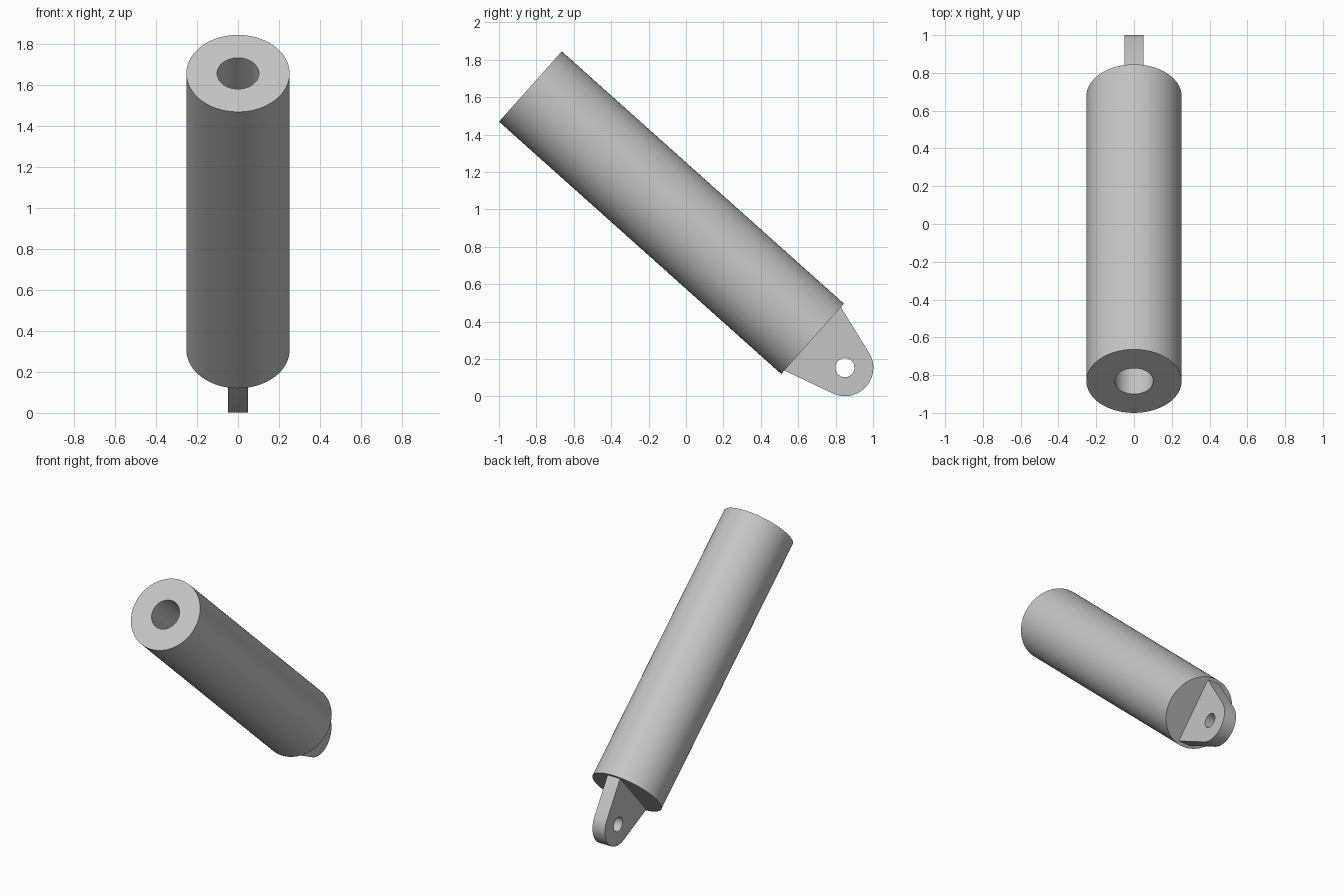
import bpy, bmesh, math
from mathutils import Matrix, Vector

cube = bpy.data.objects.get("Cube")
if cube:
    bpy.data.objects.remove(cube, do_unlink=True)

# Main sizes, along a tilted axis that starts at the closed end of the barrel
TILT = math.radians(48.2)
LENGTH, RADIUS, BORE = 2.024, 0.252, 0.102
EYE_DROP, EYE_RADIUS, PIN_RADIUS = 0.2315, 0.152, 0.051
LUG_HALF_WIDTH, LUG_HALF_THICK = 0.227, 0.05
FRAME = Matrix.Translation((0, 0.677, 0.308)) @ Matrix.Rotation(TILT, 4, 'X')

grey = bpy.data.materials.new("light grey metal")
grey.use_nodes = True
grey.diffuse_color = (0.56, 0.56, 0.56, 1)
grey.node_tree.nodes["Principled BSDF"].inputs["Base Color"].default_value = grey.diffuse_color


def finish(bm, name):
    """Turn a bmesh into an object placed on the tilted axis."""
    bmesh.ops.remove_doubles(bm, verts=bm.verts, dist=1e-5)
    bmesh.ops.recalc_face_normals(bm, faces=bm.faces)
    mesh = bpy.data.meshes.new(name)
    bm.to_mesh(mesh)
    bm.free()
    mesh.materials.append(grey)
    obj = bpy.data.objects.new(name, mesh)
    bpy.context.collection.objects.link(obj)
    obj.matrix_world = FRAME
    return obj


def activate(obj):
    bpy.ops.object.select_all(action='DESELECT')
    obj.select_set(True)
    bpy.context.view_layer.objects.active = obj


# Barrel: lathed profile with a deep blind bore in the upper end
bm = bmesh.new()
profile = [(0, 0), (RADIUS, 0), (RADIUS, LENGTH), (BORE, LENGTH), (BORE, 0.15), (0, 0.15)]
verts = [bm.verts.new((r, 0, z)) for r, z in profile]
edges = [bm.edges.new(pair) for pair in zip(verts, verts[1:])]
bmesh.ops.spin(bm, geom=verts + edges, cent=(0, 0, 0), axis=(0, 0, 1),
               angle=math.tau, steps=96, use_merge=True)
barrel = finish(bm, "barrel")

# Mounting lug: tapered plate with sides tangent to a rounded eye
bm = bmesh.new()
corner = Vector((LUG_HALF_WIDTH, EYE_DROP))
start = math.atan2(corner.y, corner.x) - math.acos(EYE_RADIUS / corner.length)
STEPS = 40
outline = [(LUG_HALF_WIDTH, 0.01), (LUG_HALF_WIDTH, 0)]
for i in range(STEPS + 1):
    a = start - (math.pi + 2 * start) * i / STEPS
    outline.append((EYE_RADIUS * math.cos(a), EYE_RADIUS * math.sin(a) - EYE_DROP))
outline += [(-LUG_HALF_WIDTH, 0), (-LUG_HALF_WIDTH, 0.01)]
face = bm.faces.new([bm.verts.new((-LUG_HALF_THICK, y, z)) for y, z in outline])
side = bmesh.ops.extrude_face_region(bm, geom=[face])
bmesh.ops.translate(bm, vec=(2 * LUG_HALF_THICK, 0, 0),
                    verts=[g for g in side["geom"] if isinstance(g, bmesh.types.BMVert)])
lug = finish(bm, "mounting_lug")

# Pin hole through the eye
bm = bmesh.new()
bmesh.ops.create_cone(bm, cap_ends=True, segments=48, radius1=PIN_RADIUS, radius2=PIN_RADIUS,
                      depth=0.4, matrix=Matrix.Translation((0, 0, -EYE_DROP))
                      @ Matrix.Rotation(math.pi / 2, 4, 'Y'))
cutter = finish(bm, "pin_hole_cutter")
cutter.hide_render = True
hole = lug.modifiers.new("pin hole", 'BOOLEAN')
hole.operation = 'DIFFERENCE'
hole.solver = 'EXACT'
hole.object = cutter
bpy.context.view_layer.update()
activate(lug)
bpy.ops.object.modifier_apply(modifier=hole.name)
bpy.data.objects.remove(cutter, do_unlink=True)

# Smooth round walls, crisp rims
for obj in (barrel, lug):
    activate(obj)
    bpy.ops.object.shade_smooth_by_angle(angle=math.radians(30))
